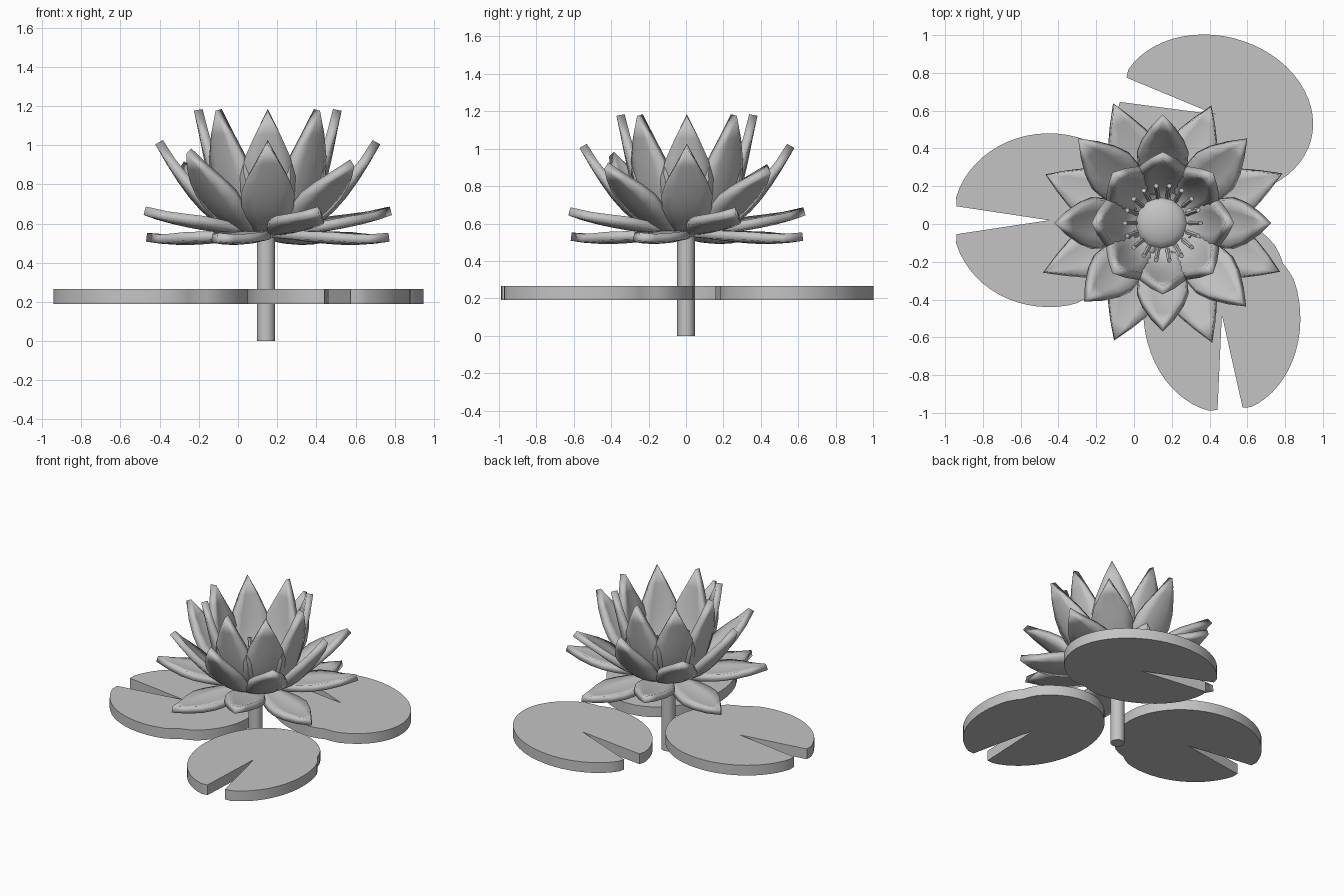
import bpy, bmesh, math
from mathutils import Vector, Matrix
from mathutils.geometry import interpolate_bezier

cube = bpy.data.objects.get("Cube")
if cube:
    bpy.data.objects.remove(cube)

GREY = 0.55
grey = bpy.data.materials.new("plain grey")
grey.use_nodes = True
grey.diffuse_color = (GREY, GREY, GREY, 1)
grey.node_tree.nodes["Principled BSDF"].inputs["Base Color"].default_value = (GREY, GREY, GREY, 1)

CENTRE = Vector((0.152, 0.005, 0))


def make_object(name, bm, smooth_angle=35):
    bmesh.ops.recalc_face_normals(bm, faces=bm.faces)
    mesh = bpy.data.meshes.new(name)
    bm.to_mesh(mesh)
    bm.free()
    mesh.materials.append(grey)
    obj = bpy.data.objects.new(name, mesh)
    bpy.context.collection.objects.link(obj)
    bpy.ops.object.select_all(action="DESELECT")
    obj.select_set(True)
    bpy.context.view_layer.objects.active = obj
    bpy.ops.object.shade_smooth_by_angle(angle=math.radians(smooth_angle))
    return obj


# Petals: a cupped, pointed sheet swept along a curve of (radius, height)
OUTLINE = (0.3, 0.48, 0.66, 0.84, 0.97, 1.0, 0.8, 0.44, 0)
ACROSS = (-1, -0.5, 0, 0.5, 1)


def petal(name, angle, handles, tip, half_width, cup):
    points = [Vector((r, 0, z)) for r, z in (*handles, tip)]
    spine = interpolate_bezier(*points, len(OUTLINE))
    turn = Matrix.Rotation(math.radians(angle), 3, "Z")
    bm = bmesh.new()
    rows = []
    for i, p in enumerate(spine):
        along = spine[min(i + 1, len(spine) - 1)] - spine[max(i - 1, 0)]
        inward = Vector((-along.z, 0, along.x)).normalized()
        w = OUTLINE[i]
        rows.append([bm.verts.new(CENTRE + turn @ (
            p + Vector((0, v * w * half_width, 0)) + inward * cup * (v * w) ** 2))
            for v in ACROSS])
    for a, b in zip(rows, rows[1:]):
        for k in range(len(ACROSS) - 1):
            bm.faces.new((a[k], a[k + 1], b[k + 1], b[k]))
    bmesh.ops.remove_doubles(bm, verts=bm.verts, dist=0.0005)
    obj = make_object(name, bm)
    solid = obj.modifiers.new("thickness", "SOLIDIFY")
    solid.thickness = 0.045
    solid.offset = 0


INNER = ((0.04, 0.58), (0.27, 0.56), (0.28, 0.85))
MIDDLE = ((0.04, 0.56), (0.27, 0.55), (0.40, 0.74))
RAISED = ((0.04, 0.56), (0.25, 0.57), (0.40, 0.58))
LOW = ((0.04, 0.55), (0.25, 0.53), (0.42, 0.49))
DIAGONAL_TIPS = ((0.62, 0.89), (0.62, 0.90), (0.57, 0.97), (0.61, 0.91))

for i in range(4):
    a = i * 90
    for step in (0, 45):
        petal("inner_petal", a + step, INNER, (0.355, 1.18), 0.135, 0.03)
    petal("middle_petal", a, MIDDLE, (0.555, 1.015), 0.13, 0.03)
    petal("middle_petal", a + 45, MIDDLE, DIAGONAL_TIPS[i], 0.13, 0.03)
    petal("raised_outer_petal", a + 22.5, RAISED, (0.68, 0.665), 0.13, 0.02)
    petal("low_outer_petal", a + 67.5, LOW, (0.67, 0.53), 0.13, 0.02)


# Stem and stamens: a cylinder between two points
def rod(name, start, end, radius, sides):
    axis = end - start
    bm = bmesh.new()
    place = Matrix.Translation((start + end) / 2) @ axis.to_track_quat("Z", "Y").to_matrix().to_4x4()
    bmesh.ops.create_cone(bm, cap_ends=True, segments=sides, radius1=radius,
                          radius2=radius, depth=axis.length, matrix=place)
    make_object(name, bm)


rod("stem", Vector((0.143, 0, 0)), Vector((0.143, 0, 0.59)), 0.047, 16)

STAMENS = 18
for i in range(STAMENS):
    out = Vector((math.cos(math.tau * i / STAMENS), math.sin(math.tau * i / STAMENS), 0))
    height = 0.8 if i % 2 else 0.74
    rod("stamen", CENTRE + out * 0.13 + Vector((0, 0, 0.59)),
        CENTRE + out * 0.2 + Vector((0, 0, height)), 0.013, 6)

# Flower centre: a flattened dome
bm = bmesh.new()
bmesh.ops.create_uvsphere(bm, u_segments=12, v_segments=8, radius=0.14,
                          matrix=Matrix.Translation(CENTRE + Vector((-0.01, 0, 0.61)))
                          @ Matrix.Diagonal((1, 1, 0.4, 1)))
make_object("flower_centre", bm)


# Lily pads: notched ellipses with a small dent in the rim
def lily_pad(name, centre, notch_angle, long_radius, short_radius):
    bottom, top, steps, half_notch = 0.19, 0.265, 56, 9.5
    outline = [(0, 0)]
    for i in range(steps + 1):
        deg = half_notch + (360 - 2 * half_notch) * i / steps
        t = math.radians(deg)
        r = 1 - 0.045 * math.exp(-((deg - 119) / 7) ** 2)
        if i in (0, steps):
            r = 0.975
        outline.append((r * long_radius * math.cos(t), r * short_radius * math.sin(t)))
    bm = bmesh.new()
    base = bm.faces.new([bm.verts.new((x, y, bottom)) for x, y in outline])
    raised = bmesh.ops.extrude_face_region(bm, geom=[base], use_keep_orig=True)
    moved = [g for g in raised["geom"] if isinstance(g, bmesh.types.BMVert)]
    bmesh.ops.translate(bm, verts=moved, vec=(0, 0, top - bottom))
    bmesh.ops.transform(bm, verts=bm.verts, matrix=Matrix.Translation(centre)
                        @ Matrix.Rotation(math.radians(notch_angle), 4, "Z"))
    make_object(name, bm)


lily_pad("right_lily_pad", Vector((-0.45, 0.02, 0)), 180, 0.51, 0.46)
lily_pad("back_lily_pad", Vector((0.43, 0.58, 0)), 165, 0.525, 0.415)
lily_pad("front_lily_pad", Vector((0.465, -0.48, 0)), -85, 0.52, 0.415)
